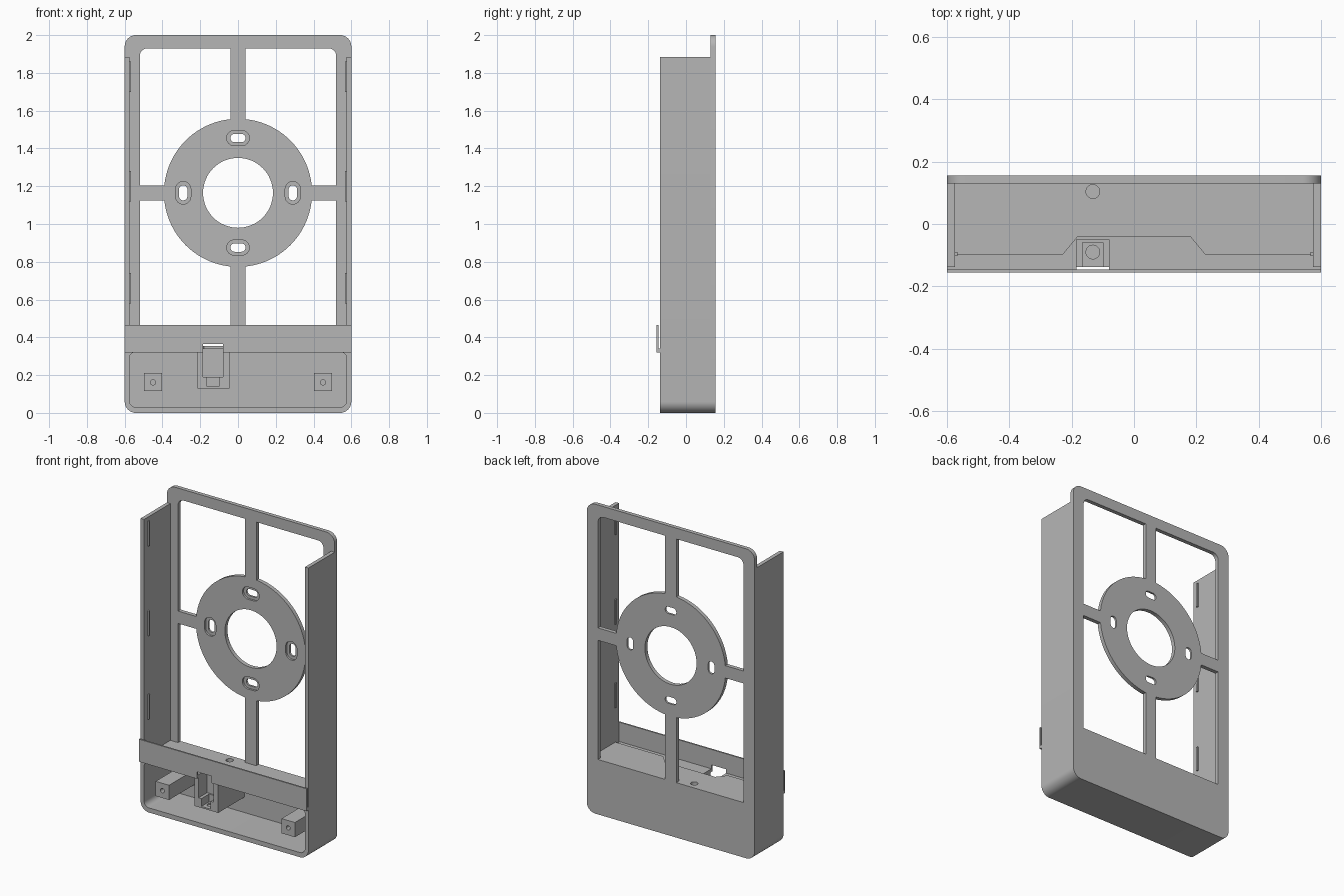
import bpy
import bmesh
from math import cos, sin, pi, radians

if "Cube" in bpy.data.objects:
    bpy.data.objects.remove(bpy.data.objects["Cube"], do_unlink=True)

grey = bpy.data.materials.new("plain grey")
grey.use_nodes = True
grey.diffuse_color = (0.47, 0.47, 0.47, 1)
grey.node_tree.nodes["Principled BSDF"].inputs["Base Color"].default_value = grey.diffuse_color


def prism(name, points, low, high, axis="y"):
    """Extrude an outline along y (points are x, z) or along z (points are x, y)."""
    bm = bmesh.new()
    place = (lambda p: (p[0], low, p[1])) if axis == "y" else (lambda p: (p[0], p[1], low))
    face = bm.faces.new([bm.verts.new(place(p)) for p in points])
    moved = bmesh.ops.extrude_face_region(bm, geom=[face])["geom"]
    shift = (0, high - low, 0) if axis == "y" else (0, 0, high - low)
    bmesh.ops.translate(bm, verts=[v for v in moved if isinstance(v, bmesh.types.BMVert)], vec=shift)
    bmesh.ops.recalc_face_normals(bm, faces=bm.faces)
    mesh = bpy.data.meshes.new(name)
    bm.to_mesh(mesh)
    bm.free()
    mesh.materials.append(grey)
    obj = bpy.data.objects.new(name, mesh)
    bpy.context.collection.objects.link(obj)
    return obj


def outline(x0, x1, z0, z1, bottom=0, top=0, steps=10):
    """Rectangle outline with rounded bottom and top corners."""
    points = []
    corners = [(x1, z1, -1, -1, top), (x0, z1, 1, -1, top),
               (x0, z0, 1, 1, bottom), (x1, z0, -1, 1, bottom)]
    for i, (x, z, sx, sz, r) in enumerate(corners):
        if r == 0:
            points.append((x, z))
            continue
        for k in range(steps + 1):
            a = (i + k / steps) * pi / 2
            points.append((x + sx * r + r * cos(a), z + sz * r + r * sin(a)))
    # drop doubled points where two arcs meet
    return [p for i, p in enumerate(points)
            if abs(p[0] - points[i - 1][0]) + abs(p[1] - points[i - 1][1]) > 1e-5]


def box(name, x0, x1, y0, y1, z0, z1, bottom=0, top=0):
    return prism(name, outline(x0, x1, z0, z1, bottom, top), y0, y1)


def circle(x, z, r, n=64):
    return [(x + r * cos(2 * pi * i / n), z + r * sin(2 * pi * i / n)) for i in range(n)]


def cut(obj, *cutters):
    """Subtract the cutters, bake the result and delete them."""
    for c in cutters:
        mod = obj.modifiers.new("cut", "BOOLEAN")
        mod.operation, mod.solver, mod.object = "DIFFERENCE", "EXACT", c
    graph = bpy.context.evaluated_depsgraph_get()
    mesh = bpy.data.meshes.new_from_object(obj.evaluated_get(graph))
    obj.modifiers.clear()
    obj.data = mesh
    for c in cutters:
        bpy.data.objects.remove(c, do_unlink=True)


FRONT, BACK, PLATE = -0.138, 0.156, 0.13
MID = 1.165

# Back frame: one window, less the ring and the cross bars
frame = box("back_frame", -0.6, 0.6, PLATE, BACK, 0, 2, 0.06, 0.06)
window = box("window_cutter", -0.52, 0.52, 0.05, 0.25, 0.355, 1.93, 0, 0.04)
cut(window,
    prism("ring_keep", circle(0, MID, 0.392, 96), 0, 0.3),
    box("upright_keep", -0.04, 0.04, 0, 0.3, 0.2, 2.1),
    box("crossbar_keep", -0.7, 0.7, 0, 0.3, MID - 0.04, MID + 0.04))
cut(frame, window, prism("centre_cutter", circle(0, MID, 0.185), 0, 0.3))

# Four slots, each with a wider recess on the front
for sx, sz in ((0, 1), (0, -1), (1, 0), (-1, 0)):
    x, z = 0.29 * sx, MID + 0.29 * sz
    for half_long, half_wide, depth in ((0.06, 0.04, 0.143), (0.04, 0.022, 0.3)):
        hx, hz = (half_long, half_wide) if sz else (half_wide, half_long)
        cut(frame, box("slot_cutter", x - hx, x + hx, 0.05, depth, z - hz, z + hz,
                       half_wide * 0.999, half_wide * 0.999))


# Cutters shared by the clip pocket
def pocket():
    return [box("pocket_cutter", -0.185, -0.08, -0.3, -0.05, 0.19, 0.365),
            box("pocket_low_cutter", -0.165, -0.1, -0.3, -0.06, 0.14, 0.2)]


def pin_holes():
    return [prism("pin_cutter", circle(-0.132, y, 0.022, 32), 0.06, 0.5, "z")
            for y in (0.104, -0.09)]


# Housing: side walls, floor and shelf from one block
housing = box("housing", -0.6, 0.6, FRONT, PLATE, 0, 1.885, 0.06)
ledge = [(-0.575, -0.3), (0.575, -0.3), (0.575, -0.1), (0.23, -0.1),
         (0.18, -0.04), (-0.18, -0.04), (-0.23, -0.1), (-0.575, -0.1)]
cut(housing,
    box("tray_cutter", -0.575, 0.575, -0.3, 0.3, 0.03, 0.32, 0.035, 0.03),
    box("bay_cutter", -0.575, 0.575, -0.3, 0.3, 0.355, 2.5))
cut(housing, prism("ledge_cutter", ledge, 0.34, 0.4, "z"))
cut(housing, *pocket())
cut(housing, *pin_holes())

# Block below the shelf that holds the clip pocket
clip_block = box("clip_block", -0.215, -0.045, FRONT, PLATE, 0.13, 0.32)
cut(clip_block, *pocket())
cut(clip_block, *pin_holes())

# Front retaining strip standing on a narrow foot
strip = box("front_strip", -0.6, 0.6, -0.156, -0.146, 0.32, 0.465)
foot = box("strip_foot", -0.6, 0.6, -0.146, FRONT, 0.32, 0.34)
for part in (strip, foot):
    cut(part, *pocket())

# Screw posts and panel ridges, mirrored left and right
for side, s in (("left", 1), ("right", -1)):
    x = 0.45 * s
    post = box(side + "_screw_post", x - 0.048, x + 0.048, -0.13, PLATE, 0.115, 0.21)
    cut(post, prism("screw_cutter", circle(x, 0.162, 0.014, 24), -0.3, 0.05))
    x0, x1 = sorted((0.566 * s, 0.576 * s))
    for level, z in (("lower", 0.66), ("middle", 1.2), ("upper", 1.78)):
        box(f"{side}_{level}_ridge", x0, x1, -0.102, -0.09, z - 0.08, z + 0.08)

# Smooth the rounded edges, keep the corners crisp
bpy.ops.object.select_all(action="DESELECT")
for obj in (frame, housing, clip_block):
    obj.select_set(True)
bpy.context.view_layer.objects.active = frame
bpy.ops.object.shade_smooth_by_angle(angle=radians(30))
